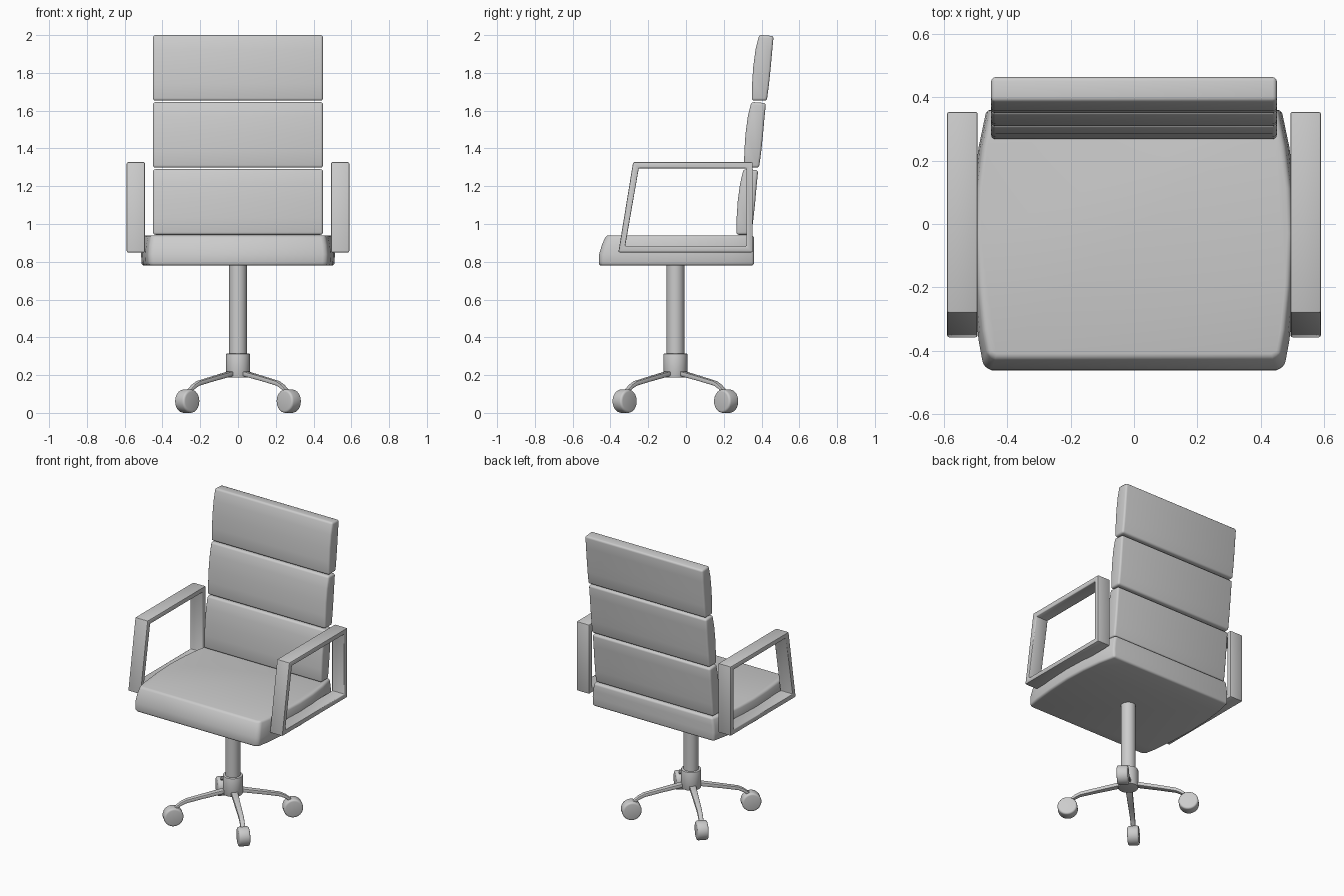
import bpy, bmesh, math
from mathutils import Matrix, Vector

if "Cube" in bpy.data.objects:
    bpy.data.objects.remove(bpy.data.objects["Cube"])

BASE_Y = -0.056  # column sits slightly ahead of the centre


def finish(name, bm, bevel=0.0, segments=3, angle=40):
    """Round the sharp edges, make an object and smooth it."""
    bmesh.ops.recalc_face_normals(bm, faces=bm.faces)
    if bevel:
        edges = [e for e in bm.edges if e.calc_face_angle(0) > math.radians(angle)]
        bmesh.ops.bevel(bm, geom=edges, offset=bevel, segments=segments,
                        profile=0.5, affect='EDGES', clamp_overlap=True)
    me = bpy.data.meshes.new(name)
    bm.to_mesh(me)
    bm.free()
    ob = bpy.data.objects.new(name, me)
    bpy.context.collection.objects.link(ob)
    return ob


def loft(rings, closed=False):
    """Skin equal-length rings; cap the ends or join last to first."""
    bm = bmesh.new()
    vs = [[bm.verts.new(p) for p in r] for r in rings]
    n = len(rings[0])
    pairs = list(zip(vs, vs[1:])) + ([(vs[-1], vs[0])] if closed else [])
    for a, b in pairs:
        for i in range(n):
            j = (i + 1) % n
            bm.faces.new((a[i], a[j], b[j], b[i]))
    if not closed:
        bm.faces.new(vs[0])
        bm.faces.new(vs[-1])
    return bm


def cylinder(name, radius, z0, z1, bevel=0.0):
    bm = bmesh.new()
    bmesh.ops.create_cone(bm, cap_ends=True, segments=32, radius1=radius, radius2=radius,
                          depth=z1 - z0,
                          matrix=Matrix.Translation((0, BASE_Y, (z0 + z1) / 2)))
    return finish(name, bm, bevel, 2)


# Seat: bulging outline, front edge leaning back towards the top
half = [(0.45, -0.465), (0.475, -0.452), (0.49, -0.37), (0.505, -0.22), (0.513, -0.05),
        (0.507, 0.10), (0.49, 0.24), (0.465, 0.36)]
outline = half + [(-x, y) for x, y in reversed(half)]


def seat_ring(z, sx, lean):
    return [(x * sx, y + lean * (0.36 - y) / 0.825, z) for x, y in outline]


finish("seat", loft([seat_ring(0.78, 0.995, 0.003), seat_ring(0.84, 1.0, 0.005),
                     seat_ring(0.89, 0.99, 0.02), seat_ring(0.94, 0.97, 0.042)]), 0.014)

# Backrest: three curved cushions, each stepping up and back
front = [(0.266, 0.0), (0.268, 0.09), (0.274, 0.18), (0.286, 0.27), (0.305, 0.348)]
back = [(0.382, 0.342), (0.374, 0.26), (0.366, 0.17), (0.357, 0.085), (0.346, 0.0)]
for k, part in enumerate(("lower", "middle", "upper")):
    prof = [(y + 0.041 * k, z + 0.943 + 0.355 * k) for y, z in front + back]
    finish(f"{part}_back_cushion",
           loft([[(x, y, z) for y, z in prof] for x in (-0.45, 0.45)]), 0.013)

# Armrests: slanted rectangular frames
outer = [(-0.358, 0.85), (0.353, 0.85), (0.353, 1.327), (-0.28, 1.327)]
inner = [(-0.322, 0.882), (0.319, 0.882), (0.319, 1.295), (-0.25, 1.295)]
for side, s in (("left", -1), ("right", 1)):
    xa, xb = 0.493 * s, 0.589 * s
    rings = [[(xa, *o), (xb, *o), (xb, *i), (xa, *i)] for o, i in zip(outer, inner)]
    finish(f"{side}_armrest", loft(rings, closed=True), 0.006, 2)

# Column and hub
cylinder("column", 0.047, 0.25, 0.79)
cylinder("hub", 0.063, 0.187, 0.314, 0.004)

# Four legs with casters on the diagonals
leg_path = [(0.03, 0.213, 0.022, 0.013), (0.20, 0.178, 0.018, 0.012),
            (0.30, 0.156, 0.016, 0.012), (0.335, 0.138, 0.015, 0.012),
            (0.375, 0.105, 0.015, 0.012)]
for k in range(4):
    turn = Matrix.Translation((0, BASE_Y, 0)) @ Matrix.Rotation(math.radians(45 + 90 * k), 4, 'Z')
    rings = [[turn @ Vector((r, y, z + d)) for y, d in ((-w, -t), (w, -t), (w, t), (-w, t))]
             for r, z, w, t in leg_path]
    finish(f"leg_{k + 1}", loft(rings), 0.005, 2, 60)

    bm = bmesh.new()
    bmesh.ops.create_cone(bm, cap_ends=True, segments=32, radius1=0.062, radius2=0.062, depth=0.072,
                          matrix=turn @ Matrix.Translation((0.38, 0, 0.062))
                          @ Matrix.Rotation(math.pi / 2, 4, 'X'))
    finish(f"caster_{k + 1}", bm, 0.012, 3)

# Smooth shading with crisp edges
for ob in bpy.context.collection.objects:
    ob.select_set(True)
    bpy.context.view_layer.objects.active = ob
bpy.ops.object.shade_smooth_by_angle(angle=math.radians(35))
